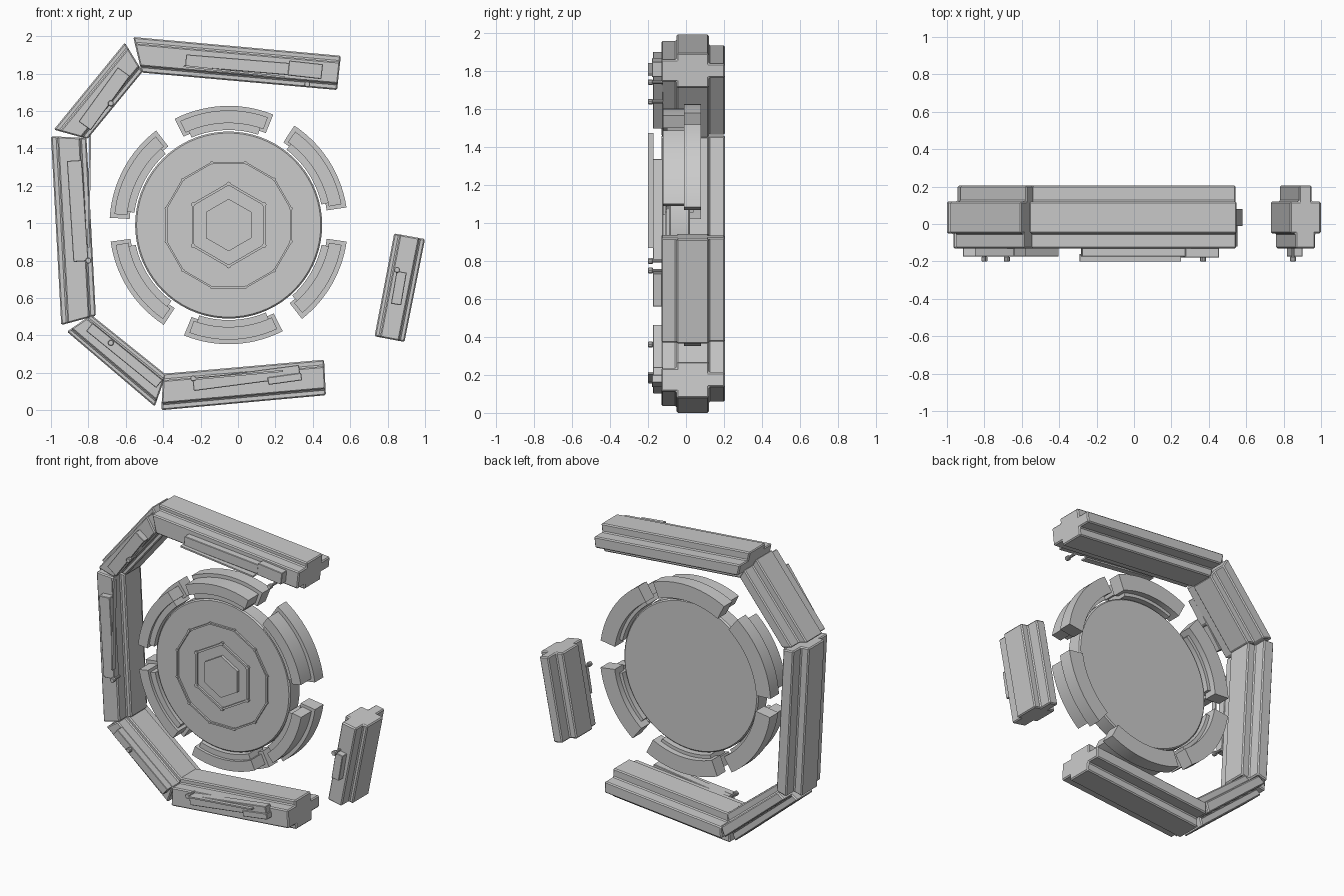
import bpy, bmesh
from math import cos, sin, radians, hypot

old = bpy.data.objects.get("Cube")
if old:
    bpy.data.objects.remove(old, do_unlink=True)

grey = bpy.data.materials.new("light_grey")
grey.use_nodes = True
grey.diffuse_color = (0.6, 0.6, 0.6, 1)
grey.node_tree.nodes["Principled BSDF"].inputs["Base Color"].default_value = grey.diffuse_color

CX, CZ = -0.05, 0.99


def loft(name, loop_a, loop_b, bevel=0.0, smooth=False):
    """Solid between two matching loops of 3D points."""
    bm = bmesh.new()
    a = [bm.verts.new(p) for p in loop_a]
    b = [bm.verts.new(p) for p in loop_b]
    bm.faces.new(a)
    bm.faces.new(b[::-1])
    for i in range(len(a)):
        j = (i + 1) % len(a)
        bm.faces.new((a[j], a[i], b[i], b[j]))
    bmesh.ops.recalc_face_normals(bm, faces=bm.faces)
    mesh = bpy.data.meshes.new(name)
    bm.to_mesh(mesh)
    bm.free()
    obj = bpy.data.objects.new(name, mesh)
    bpy.context.collection.objects.link(obj)
    mesh.materials.append(grey)
    if bevel:
        mod = obj.modifiers.new("bevel", 'BEVEL')
        mod.width, mod.segments = bevel, 1
        mod.angle_limit = radians(40)
    if smooth:
        bpy.ops.object.select_all(action='DESELECT')
        obj.select_set(True)
        bpy.context.view_layer.objects.active = obj
        bpy.ops.object.shade_smooth_by_angle(angle=radians(30))
    return obj


def prism(name, pts, y0, y1, **kw):
    """Flat outline in x and z, extruded along y."""
    return loft(name, [(x, y0, z) for x, z in pts], [(x, y1, z) for x, z in pts], **kw)


def strip(name, a, b, width, y0, y1, **kw):
    """Straight plate from a to b."""
    dx, dz = b[0] - a[0], b[1] - a[1]
    k = width / 2 / hypot(dx, dz)
    nx, nz = -dz * k, dx * k
    pts = [(a[0] + nx, a[1] + nz), (b[0] + nx, b[1] + nz),
           (b[0] - nx, b[1] - nz), (a[0] - nx, a[1] - nz)]
    return prism(name, pts, y0, y1, **kw)


def polar(r, deg):
    return CX + r * cos(radians(deg)), CZ + r * sin(radians(deg))


def circle(x, z, r, n, turn=0):
    return [(x + r * cos(radians(turn + 360 * i / n)),
             z + r * sin(radians(turn + 360 * i / n))) for i in range(n)]


def arc_block(name, r0, r1, start, end, y0, y1):
    n = 14
    angles = [start + (end - start) * i / n for i in range(n + 1)]
    pts = [polar(r1, d) for d in angles] + [polar(r0, d) for d in angles[::-1]]
    prism(name, pts, y0, y1, smooth=True)


# Stepped frame bars: cross-section as (share from outer to inner edge, depth)
F, B = 0.18, 0.3
section = [(F, -.13), (1 - F, -.13), (1 - F, -.05), (1, -.05), (1, .12), (1 - B, .12),
           (1 - B, .205), (B, .205), (B, .12), (0, .12), (0, -.05), (F, -.05)]
# Outer start, outer end, inner start, inner end
bars = {
    "top": ((-.56, 1.995), (.55, 1.895), (-.515, 1.805), (.53, 1.712)),
    "upper_right": ((-.605, 1.965), (-.985, 1.5), (-.51, 1.81), (-.805, 1.45)),
    "right": ((-1, 1.465), (-.945, .455), (-.81, 1.455), (-.76, .505)),
    "lower_right": ((-.915, .42), (-.445, .02), (-.785, .51), (-.385, .19)),
    "bottom": ((-.41, 0), (.47, .08), (-.4, .195), (.46, .27)),
    "left_loose": ((1, .915), (.89, .365), (.835, .945), (.73, .395)),
}
for name, (oa, ob, ia, ib) in bars.items():
    ends = [[(o[0] + (i[0] - o[0]) * t, y, o[1] + (i[1] - o[1]) * t) for t, y in section]
            for o, i in ((oa, ia), (ob, ib))]
    loft(name + "_frame_bar", *ends, bevel=0.007)

# Equipment plates on the bar fronts
plates = {
    "top": ((-.28, 1.87), (.44, 1.81), .065),
    "upper_right": ((-.61, 1.81), (-.82, 1.52), .08),
    "right": ((-.875, 1.335), (-.84, .795), .08),
    "lower_right": ((-.795, .445), (-.42, .14), .055),
    "bottom": ((-.24, .135), (.33, .21), .065),
    "left_loose": ((.875, .74), (.845, .565), .055),
}
for name, (a, b, w) in plates.items():
    strip(name + "_plate", a, b, w, -.175, -.12, bevel=0.003)
strip("top_box", (.27, 1.83), (.45, 1.81), .08, -.18, -.12, bevel=0.003)
strip("bottom_box", (.16, .155), (.34, .18), .04, -.18, -.12, bevel=0.003)

# Thin strips in front of the plates
strip("top_thin_strip", (-.29, 1.84), (.25, 1.78), .01, -.2, -.16)
strip("right_thin_strip", (-.79, 1.475), (-.8, .87), .01, -.2, -.17)
strip("bottom_thin_strip", (-.25, .165), (.24, .21), .01, -.2, -.16)

# Knobs
for x, z in ((.37, 1.743), (-.68, 1.64), (-.8, .8), (-.68, .36), (.85, .75), (-.24, .17)):
    prism("knob_stem", circle(x, z, .009, 10), -.18, -.12, smooth=True)
    prism("knob_head", circle(x, z, .016, 10), -.2, -.175, bevel=0.003)

# Central disc
prism("disc", circle(CX, CZ, .5, 72), -.09, .02, bevel=0.008, smooth=True)


def outline(name, r, n, turn, width, height):
    """Raised polygon outline with a small boss on each corner."""
    pts = circle(CX, CZ, r, n, turn)
    for i, p in enumerate(pts):
        strip(name + "_edge", p, pts[(i + 1) % n], width, -.09 - height, -.085)
        prism(name + "_corner", circle(*p, width * .9, 8), -.092 - height, -.085)


outline("twelve_sided_trim", .345, 12, 15, .01, .013)
outline("hexagon_trim", .22, 6, 30, .013, .014)
prism("hexagon_hub", circle(CX, CZ, .14, 6, 30), -.11, -.085)

# Six stepped arc segments around the disc
for mid, half in ((32.5, 24), (92.5, 24.5), (152, 24.5), (212.5, 24.5), (272.5, 24.5), (330, 22)):
    s, e = mid - half, mid + half
    arc_block("arc_back_band", .53, .637, s, e, -.01, .08)
    arc_block("arc_front_band", .545, .613, s + 2, e - 2, -.12, -.01)
    arc_block("arc_inner_ledge", .508, .55, s + 4, e - 4, -.1, .04)
